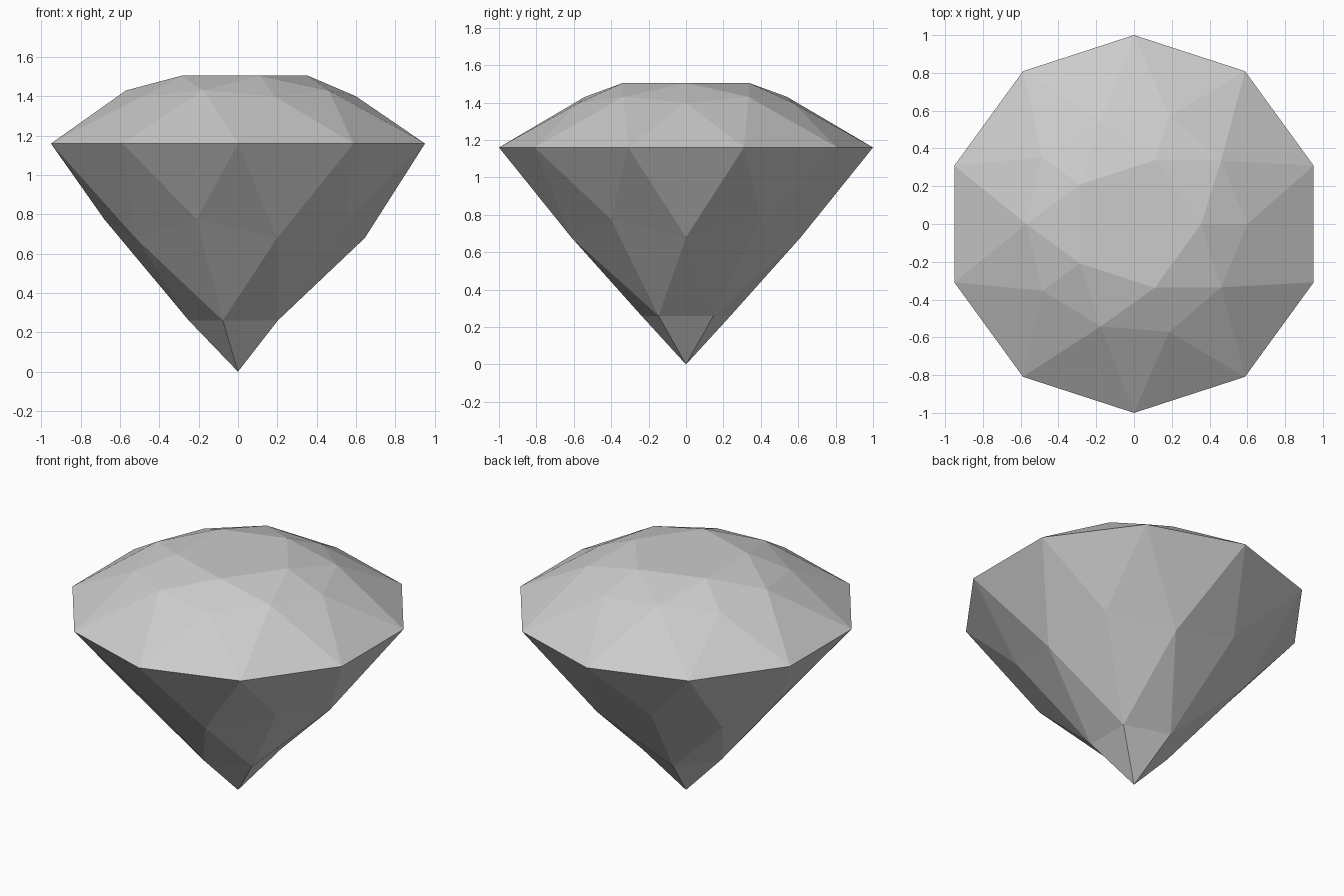
import bpy
import bmesh
from math import cos, sin, radians

cube = bpy.data.objects.get("Cube")
if cube:
    bpy.data.objects.remove(cube)

# Stone colour
stone = bpy.data.materials.new("stone_grey")
stone.use_nodes = True
grey = (0.6, 0.6, 0.6, 1)
stone.diffuse_color = grey
stone.node_tree.nodes["Principled BSDF"].inputs["Base Color"].default_value = grey

bm = bmesh.new()


def ring(count, radius, z, start):
    """Evenly spaced vertices on a horizontal circle."""
    angles = [radians(start + 360 * i / count) for i in range(count)]
    return [bm.verts.new((radius * cos(a), radius * sin(a), z)) for a in angles]


def facets(inner, main, between, girdle, shift):
    """Triangular facets from the inner five-sided ring out to the girdle."""
    for i in range(5):
        j = (i + 1) % 5
        before, after = girdle[(2 * i - 1 + shift) % 10], girdle[(2 * i + shift) % 10]
        beyond = girdle[(2 * i + 1 + shift) % 10]
        for tri in ((inner[i], main[i], between[i]),
                    (inner[i], between[i], inner[j]),
                    (inner[j], between[i], main[j]),
                    (main[i], before, after),
                    (main[i], after, between[i]),
                    (between[i], after, beyond),
                    (between[i], beyond, main[j])):
            bm.faces.new(tri)


# Widest edge
girdle = ring(10, 1.0, 1.16, 18)

# Crown with flat table
table = ring(5, 0.355, 1.505, 0)
facets(table, ring(5, 0.6, 1.4, 0), ring(5, 0.57, 1.43, 36), girdle, 0)
bm.faces.new(table)

# Pavilion tapering to the point
lower = ring(5, 0.25, 0.26, 36)
facets(lower, ring(5, 0.68, 0.775, 36), ring(5, 0.645, 0.68, 72), girdle, 1)
tip = bm.verts.new((0, 0, 0))
for i in range(5):
    bm.faces.new((tip, lower[i], lower[(i + 1) % 5]))

bmesh.ops.recalc_face_normals(bm, faces=bm.faces)
mesh = bpy.data.meshes.new("cut_gem")
bm.to_mesh(mesh)
bm.free()
mesh.materials.append(stone)
gem = bpy.data.objects.new("cut_gem", mesh)
bpy.context.collection.objects.link(gem)
